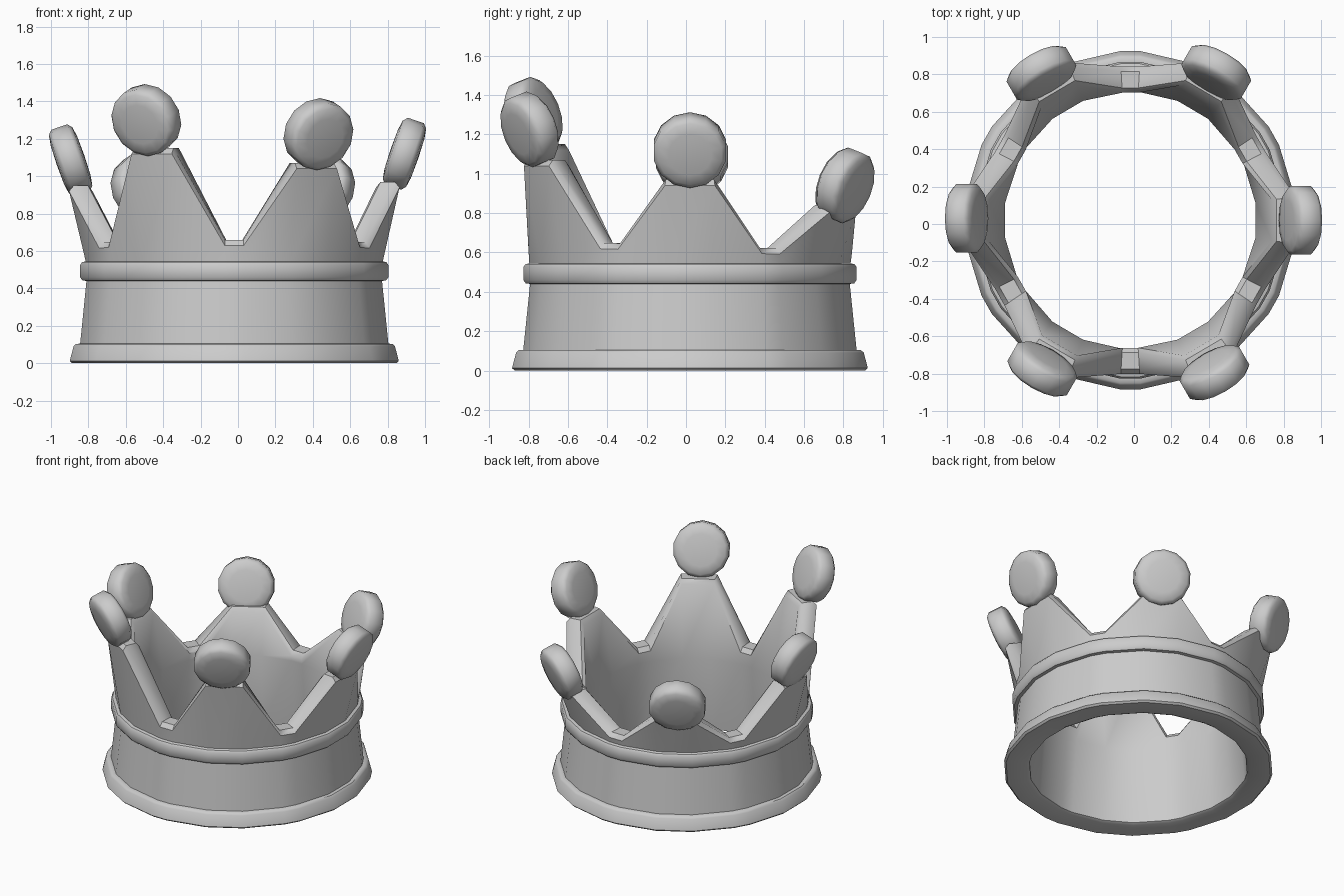
import bpy, bmesh
from math import radians, cos, sin, pi
from mathutils import Vector, Matrix

if "Cube" in bpy.data.objects:
    bpy.data.objects.remove(bpy.data.objects["Cube"])

grey = bpy.data.materials.new("plain grey")
grey.use_nodes = True
grey.diffuse_color = (0.6, 0.6, 0.6, 1)
grey.node_tree.nodes["Principled BSDF"].inputs["Base Color"].default_value = grey.diffuse_color

CENTRE = Vector((-0.02, 0.02, 0))
STRETCH = 1.02  # the band is slightly longer front to back
# name, direction in degrees, tip height, ball position
POINTS = [
    ("left", 0, 0.97, (0.89, 0.02, 1.12)),
    ("back_left", 60, 0.84, (0.44, 0.81, 0.94)),
    ("back_right", 120, 0.84, (-0.495, 0.805, 0.94)),
    ("right", 180, 0.95, (-0.895, 0.03, 1.085)),
    ("front_right", 240, 1.15, (-0.49, -0.775, 1.3)),
    ("front_left", 300, 1.07, (0.43, -0.795, 1.225)),
]


def add_object(name, bm, angle):
    bmesh.ops.recalc_face_normals(bm, faces=bm.faces)
    mesh = bpy.data.meshes.new(name)
    bm.to_mesh(mesh)
    bm.free()
    mesh.materials.append(grey)
    obj = bpy.data.objects.new(name, mesh)
    bpy.context.collection.objects.link(obj)
    bpy.ops.object.select_all(action="DESELECT")
    obj.select_set(True)
    bpy.context.view_layer.objects.active = obj
    bpy.ops.object.shade_smooth_by_angle(angle=radians(angle))
    return obj


def loft(bm, columns, closed_profile):
    """Join neighbouring columns of vertices all the way round."""
    for i, a in enumerate(columns):
        b = columns[(i + 1) % len(columns)]
        for j in range(len(a) if closed_profile else len(a) - 1):
            k = (j + 1) % len(a)
            bm.faces.new((a[j], b[j], b[k], a[k]))


# Band: moulded foot, sloping wall, belt and six pointed peaks
FOOT_AND_BELT = [(0.72, 0.01), (0.74, 0), (0.875, 0), (0.888, 0.012), (0.868, 0.09),
                 (0.855, 0.103), (0.832, 0.105), (0.798, 0.44), (0.82, 0.443),
                 (0.832, 0.46), (0.832, 0.525), (0.822, 0.54), (0.802, 0.545)]


def band_profile(top, tip, valley):
    lean = (top - valley) / (tip - valley)
    outer, inner = 0.807 + 0.085 * lean, 0.67 + 0.095 * lean
    rim = [(outer, top - 0.03), (outer - 0.025, top),
           (inner + 0.025, top), (inner, top - 0.03)]
    return FOOT_AND_BELT + rim + [(0.675, 0.54)]


bm = bmesh.new()
columns = []
for name, direction, tip, ball in POINTS:
    for offset in (-26.4, -8, 8, 26.4):
        a = radians(direction + offset)
        valley = 0.635 - 0.025 * sin(a)
        top = tip if abs(offset) < 10 else valley
        columns.append([bm.verts.new(CENTRE + Vector((r * cos(a), r * STRETCH * sin(a), z)))
                        for r, z in band_profile(top, tip, valley)])
loft(bm, columns, True)
add_object("crown_band", bm, 40)

# Flattened round ball on each peak, leaning outwards
DISC = [(0.11, -0.075), (0.165, -0.066), (0.188, -0.045),
        (0.188, 0.045), (0.165, 0.066), (0.11, 0.075)]
SIDES = 14
for name, direction, tip, ball in POINTS:
    bm = bmesh.new()
    columns = [[bm.verts.new((r * cos(t), r * sin(t), h)) for r, h in DISC]
               for t in (2 * pi * i / SIDES for i in range(SIDES))]
    loft(bm, columns, False)
    for end, h in ((0, -0.078), (-1, 0.078)):
        pole = bm.verts.new((0, 0, h))
        for i, c in enumerate(columns):
            bm.faces.new((c[end], columns[(i + 1) % SIDES][end], pole))
    turn = Matrix.Rotation(radians(direction), 4, "Z") @ Matrix.Rotation(radians(109), 4, "Y")
    bm.transform(Matrix.Translation(ball) @ turn)
    add_object(name + "_ball", bm, 60)
